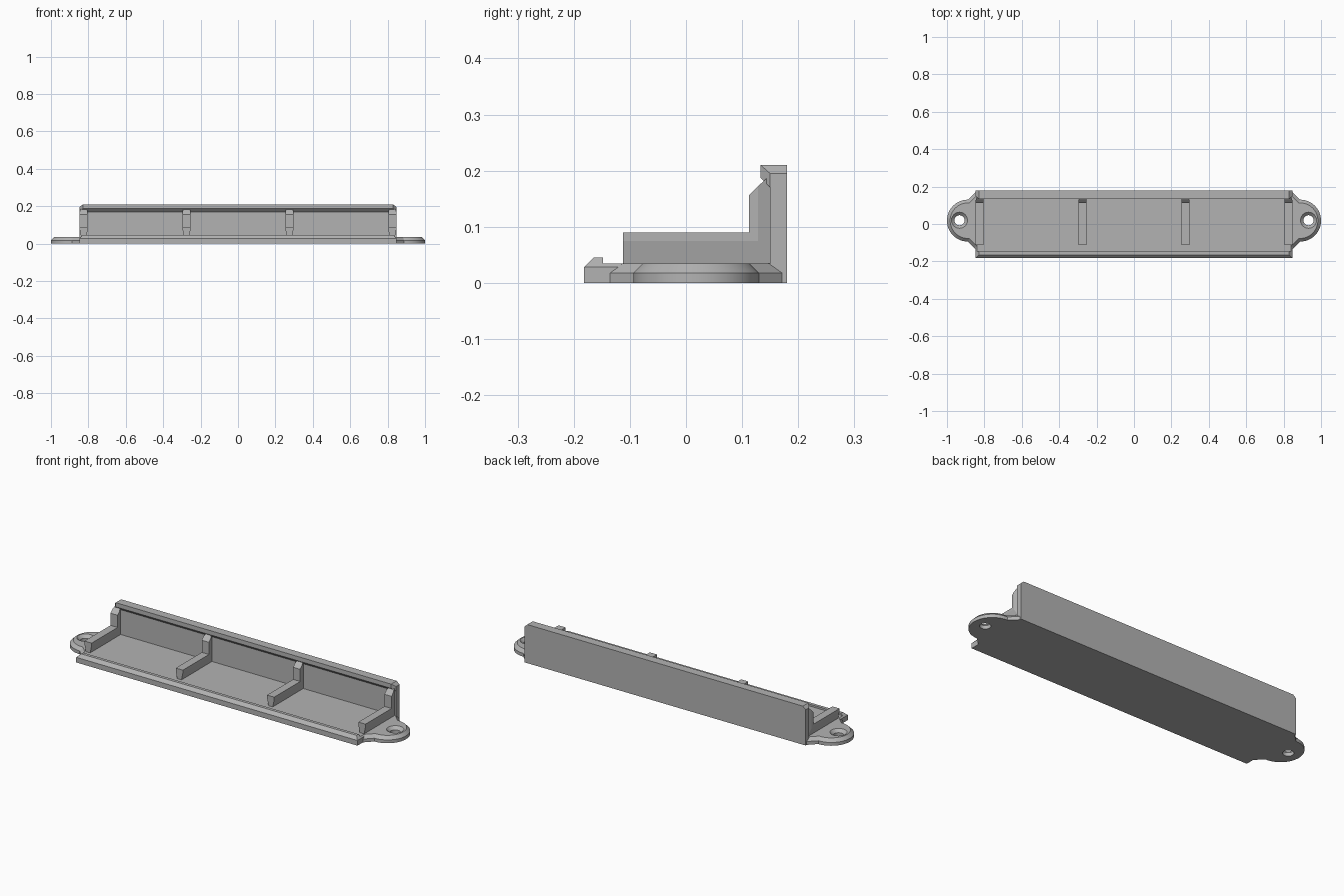
import bpy, bmesh, math

old = bpy.data.objects.get("Cube")
if old:
    bpy.data.objects.remove(old, do_unlink=True)

grey = bpy.data.materials.new("plain grey")
grey.use_nodes = True
COLOUR = (0.45, 0.45, 0.45, 1)
grey.diffuse_color = COLOUR
grey.node_tree.nodes["Principled BSDF"].inputs["Base Color"].default_value = COLOUR


def finish(bm, name):
    bmesh.ops.recalc_face_normals(bm, faces=bm.faces)
    mesh = bpy.data.meshes.new(name)
    bm.to_mesh(mesh)
    bm.free()
    mesh.materials.append(grey)
    ob = bpy.data.objects.new(name, mesh)
    bpy.context.collection.objects.link(ob)
    return ob


def solid(name, points, cx=0):
    """Convex solid, mirrored in x; each point is (half width, y, z)."""
    bm = bmesh.new()
    for w, y, z in points:
        for s in (-1, 1):
            bm.verts.new((cx + s * w, y, z))
    bmesh.ops.convex_hull(bm, input=bm.verts)
    bmesh.ops.dissolve_limit(bm, angle_limit=0.01, verts=bm.verts, edges=bm.edges)
    return finish(bm, name)


END = 0.847      # half length of the tray
TOP = 0.83       # half length at the top of the end chamfers
FRONT, BACK = -0.182, 0.18

# Floor, front lip and back wall
solid("floor", [(END, y, z) for y in (-0.15, BACK) for z in (0, 0.028)]
      + [(0.84, y, 0.035) for y in (-0.15, BACK)])
solid("front_lip", [(END, y, z) for y in (FRONT, -0.148) for z in (0, 0.028)]
      + [(TOP, -0.165, 0.045), (TOP, -0.148, 0.045)])
solid("back_wall", [(END, y, z) for y in (0.15, BACK) for z in (0, 0.195)])
solid("wall_rim", [(END, y, z) for y in (0.15, BACK) for z in (0.17, 0.195)]
      + [(TOP, 0.133, 0.187), (TOP, 0.133, 0.21), (TOP, BACK, 0.21)])

# L-shaped ribs that narrow towards the floor and the wall
WIDE, NARROW = 0.0215, 0.013
for i in range(4):
    x = -0.825 + 0.55 * i
    solid(f"rib_foot_{i + 1}",
          [(WIDE, y, z) for y in (-0.112, 0.128) for z in (0.075, 0.09)]
          + [(NARROW, -0.112, 0.034), (NARROW, 0.151, 0.034)], x)
    solid(f"rib_upright_{i + 1}",
          [(WIDE, 0.112, 0.075), (WIDE, 0.128, 0.075), (WIDE, 0.112, 0.156),
           (WIDE, 0.128, 0.172), (NARROW, 0.151, 0.034), (NARROW, 0.151, 0.193)], x)

# Mounting ears with chamfered rims and countersunk screw holes
CX, CY, R, CH = 0.888, 0.018, 0.112, 0.017


def ear_outline(inset):
    """Half-round tab that flares at 45 degrees into the tray end."""
    r = R - inset
    flare = 0.043 + R - inset * math.sqrt(2)
    neck = CX - inset * 0.41
    pts = [(0.835, CY - flare), (0.845, CY - flare), (neck, CY - r)]
    for k in range(33):
        a = math.pi * (k / 32 - 0.5)
        pts.append((CX + r * math.cos(a), CY + r * math.sin(a)))
    return pts + [(neck - 0.0001, CY + r), (0.845, CY + flare), (0.835, CY + flare)]


def loft(name, rings, side):
    bm = bmesh.new()
    loops = [[bm.verts.new((side * x, y, z)) for x, y in pts] for pts, z in rings]
    n = len(loops[0])
    for a, b in zip(loops, loops[1:]):
        for k in range(n):
            bm.faces.new((a[k], a[(k + 1) % n], b[(k + 1) % n], b[k]))
    bm.faces.new(loops[0])
    bm.faces.new(loops[-1])
    bmesh.ops.remove_doubles(bm, verts=bm.verts, dist=0.0003)
    return finish(bm, name)


def circle(r):
    return [(0.933 + r * math.cos(k * math.pi / 16), 0.02 + r * math.sin(k * math.pi / 16))
            for k in range(32)]


for side, label in ((1, "left"), (-1, "right")):
    ear = loft(label + "_ear", [(ear_outline(0), 0), (ear_outline(0), 0.018),
                                (ear_outline(CH), 0.035)], side)
    cutter = loft("hole_cutter", [(circle(0.027), -0.01), (circle(0.027), 0.019),
                                  (circle(0.043), 0.035), (circle(0.043), 0.05)], side)
    cutter.hide_render = True
    hole = ear.modifiers.new("screw hole", "BOOLEAN")
    hole.object, hole.operation, hole.solver = cutter, "DIFFERENCE", "EXACT"
    bpy.ops.object.select_all(action="DESELECT")
    ear.select_set(True)
    bpy.context.view_layer.objects.active = ear
    bpy.ops.object.modifier_apply(modifier=hole.name)
    bpy.data.objects.remove(cutter, do_unlink=True)
    bpy.ops.object.shade_smooth_by_angle(angle=math.radians(25))
